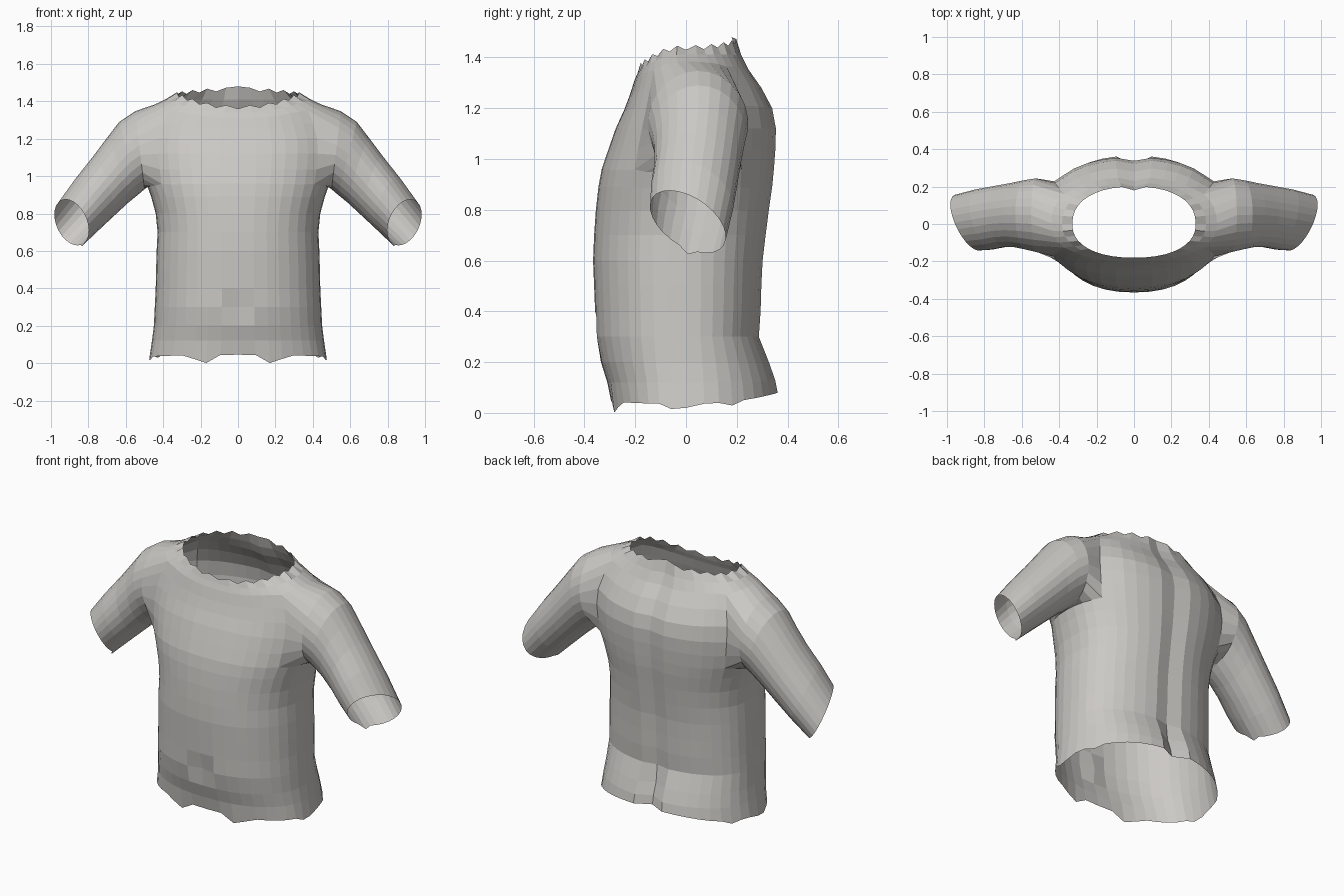
import bpy, bmesh
from math import sin, cos, pi, radians, copysign

if "Cube" in bpy.data.objects:
    bpy.data.objects.remove(bpy.data.objects["Cube"])

COLS = 20                  # faces round half the torso, from front centre to back centre
HOLE_C0, HOLE_C1 = 6, 14   # armhole columns
HOLE_R0, HOLE_R1 = 10, 15  # armhole rings

# Torso rings: z at front, side, back; half width; y at front, back
TORSO = [
    (.045, .035, .08, .475, -.295, .365), (.12, .12, .13, .46, -.31, .355),
    (.20, .20, .20, .45, -.335, .33), (.30, .30, .30, .445, -.355, .29),
    (.40, .40, .40, .44, -.358, .297), (.50, .50, .50, .438, -.362, .30),
    (.60, .60, .60, .435, -.366, .305), (.70, .70, .70, .43, -.362, .317),
    (.80, .80, .80, .44, -.355, .33), (.89, .89, .89, .465, -.345, .343),
    (.96, .95, .96, .485, -.332, .35), (1.04, 1.03, 1.04, .50, -.305, .356),
    (1.12, 1.12, 1.12, .51, -.277, .358), (1.19, 1.22, 1.20, .505, -.245, .343),
    (1.25, 1.31, 1.28, .475, -.222, .30), (1.31, 1.385, 1.35, .44, -.203, .25),
    (1.34, 1.412, 1.41, .385, -.19, .22), (1.36, 1.43, 1.455, .33, -.18, .20),
]
# Sleeve rings: top x, z; bottom x, z; y at front, back; slant of the ring
SLEEVE = [
    (.55, 1.347, .50, .93, -.15, .245, 0), (.635, 1.29, .535, .90, -.135, .235, 0),
    (.70, 1.205, .59, .855, -.125, .22, .01), (.775, 1.105, .66, .79, -.125, .205, .02),
    (.87, .985, .74, .715, -.138, .185, .04), (.96, .86, .82, .645, -.142, .157, .06),
]


def spow(v, e):
    return copysign(abs(v) ** e, v)


bm = bmesh.new()

# Torso half
grid = []
for r, (zf, zs, zb, w, yf, yb) in enumerate(TORSO):
    row = []
    for c in range(COLS + 1):
        t = radians(-90 + 180 * c / COLS)
        s = sin(t)
        x = w * spow(cos(t), .88) if 0 < c < COLS else 0
        y = spow(s, .88) * (yb if s > 0 else -yf)
        z = zs + ((zb if s > 0 else zf) - zs) * s * s
        if c == COLS:                              # spine groove and cleft
            y -= .05 if r < 3 else .02
        if c == 0 and r == 3:                      # navel
            y += .025
        if r == 0:                                 # ragged hem
            z -= {2: .043, 3: .02, 9: .02, 10: .015, 13: .015}.get(c, 0)
        if r == len(TORSO) - 1:                    # ragged neckline
            z += .025 if c == COLS else .018 * (c % 2)
        row.append(bm.verts.new((x, y, z)))
    grid.append(row)
for r in range(len(TORSO) - 1):
    for c in range(COLS):
        if HOLE_R0 <= r < HOLE_R1 and HOLE_C0 <= c < HOLE_C1:
            continue
        bm.faces.new((grid[r][c], grid[r][c + 1], grid[r + 1][c + 1], grid[r + 1][c]))

# Armhole edge, from the top centre to the back, down, forward and up
mid = COLS // 2
loop = [grid[HOLE_R1][c] for c in range(mid, HOLE_C1)]
loop += [grid[r][HOLE_C1] for r in range(HOLE_R1, HOLE_R0, -1)]
loop += [grid[HOLE_R0][c] for c in range(HOLE_C1, HOLE_C0, -1)]
loop += [grid[r][HOLE_C0] for r in range(HOLE_R0, HOLE_R1)]
loop += [grid[HOLE_R1][c] for c in range(HOLE_C0, mid)]
n = len(loop)

# Sleeve grown from the armhole
for k, (tx, tz, bx, bz, yf, yb, slant) in enumerate(SLEEVE):
    ring = []
    for i in range(n):
        p = 2 * pi * i / n
        u, s = cos(p), sin(p)
        x = (tx + bx) / 2 + u * (tx - bx) / 2 + slant * s
        y = (yf + yb) / 2 + s * (yb - yf) / 2
        z = (tz + bz) / 2 + u * (tz - bz) / 2 - slant * s
        if k == len(SLEEVE) - 1 and i == n // 2:   # frayed cuff point
            x, z = x + .015, z - .02
        ring.append(bm.verts.new((x, y, z)))
    for i in range(n):
        j = (i + 1) % n
        bm.faces.new((loop[i], loop[j], ring[j], ring[i]))
    loop = ring

# Soften the shoulder seam
seam = {v for row in grid[HOLE_R0 - 1:HOLE_R1 + 1] for v in row[HOLE_C0 - 1:HOLE_C1 + 2]
        if v.link_faces}
bmesh.ops.smooth_vert(bm, verts=list(seam), factor=.3,
                      use_axis_x=True, use_axis_y=True, use_axis_z=True)
bmesh.ops.delete(bm, geom=[v for v in bm.verts if not v.link_faces], context='VERTS')
bmesh.ops.recalc_face_normals(bm, faces=bm.faces)
if sum(f.normal.dot(f.calc_center_median()) for f in bm.faces if f.calc_center_median().z < .8) < 0:
    bmesh.ops.reverse_faces(bm, faces=bm.faces)

mesh = bpy.data.meshes.new("shirt")
bm.to_mesh(mesh)
bm.free()
shirt = bpy.data.objects.new("shirt", mesh)
bpy.context.collection.objects.link(shirt)

# Mirror to the other side
mirror = shirt.modifiers.new("mirror", 'MIRROR')
mirror.use_axis = (True, False, False)
mirror.use_clip = True
mirror.merge_threshold = .002

# Pale grey cloth
cloth = bpy.data.materials.new("pale_grey")
cloth.use_nodes = True
colour = (.6, .585, .56, 1)
cloth.diffuse_color = colour
cloth.node_tree.nodes["Principled BSDF"].inputs["Base Color"].default_value = colour
mesh.materials.append(cloth)
